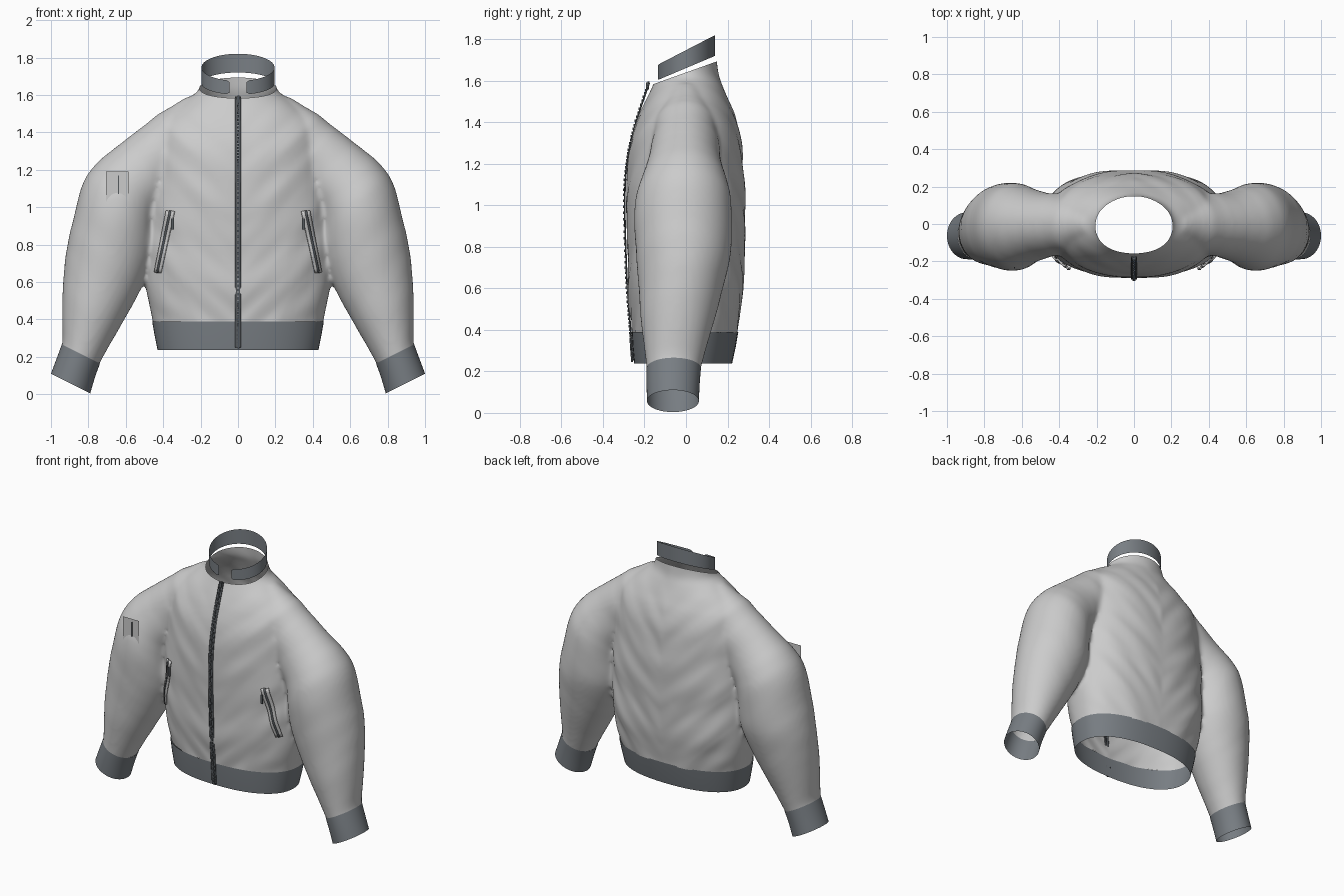
import bpy, bmesh, math
from mathutils import Vector, noise
from mathutils.bvhtree import BVHTree

if "Cube" in bpy.data.objects:
    bpy.data.objects.remove(bpy.data.objects["Cube"])

trim = bpy.data.materials.new("dark_trim")
trim.diffuse_color = (0.19, 0.21, 0.23, 1)
trim.use_nodes = True
trim.node_tree.nodes["Principled BSDF"].inputs["Base Color"].default_value = trim.diffuse_color
metal = bpy.data.materials.new("dark_zip")
metal.diffuse_color = (0.09, 0.1, 0.11, 1)
metal.use_nodes = True
metal.node_tree.nodes["Principled BSDF"].inputs["Base Color"].default_value = metal.diffuse_color


def finish(name, bm, mat=None, thick=0, angle=40):
    bmesh.ops.recalc_face_normals(bm, faces=bm.faces)
    me = bpy.data.meshes.new(name)
    bm.to_mesh(me)
    bm.free()
    ob = bpy.data.objects.new(name, me)
    bpy.context.collection.objects.link(ob)
    if mat:
        me.materials.append(mat)
    if thick:
        m = ob.modifiers.new("thickness", 'SOLIDIFY')
        m.thickness, m.offset = thick, 0
    bpy.ops.object.select_all(action='DESELECT')
    ob.select_set(True)
    bpy.context.view_layer.objects.active = ob
    bpy.ops.object.shade_smooth_by_angle(angle=math.radians(angle))
    return ob


def spline(rows, steps):
    """Catmull-Rom interpolation of parameter rows."""
    out = []
    for i in range(len(rows) - 1):
        p = [rows[max(0, min(len(rows) - 1, i + k))] for k in (-1, 0, 1, 2)]
        for s in range(steps):
            t = s / steps
            out.append([0.5 * (2 * b + (c - a) * t + (2 * a - 5 * b + 4 * c - d) * t * t
                               + (3 * b - a - 3 * c + d) * t ** 3) for a, b, c, d in zip(*p)])
    return out + [list(rows[-1])]


def loft(bm, rings, caps=False, closed=True):
    vs = [[bm.verts.new(p) for p in r] for r in rings]
    n = len(rings[0])
    for a, b in zip(vs, vs[1:]):
        for i in range(n if closed else n - 1):
            j = (i + 1) % n
            bm.faces.new((a[i], a[j], b[j], b[i]))
    if caps:
        bm.faces.new(vs[0])
        bm.faces.new(vs[-1])


def body_ring(z, a, yf, yb, e, n=64):
    pts = []
    for i in range(n):
        t = 2 * math.pi * i / n
        c, s = math.cos(t), math.sin(t)
        pts.append((a * math.copysign(abs(c) ** (2 / e), c),
                    (yf + yb) / 2 + (yb - yf) / 2 * math.copysign(abs(s) ** (2 / e), s), z))
    return pts


def arm_ring(side, xo, zo, xi, zi, yf, yb, n=48):
    o, i = Vector((xo, (yf + yb) / 2, zo)), Vector((xi, (yf + yb) / 2, zi))
    c, r = (o + i) / 2, (o - i) / 2
    pts = []
    for k in range(n):
        t = 2 * math.pi * k / n
        p = c + r * math.cos(t) + Vector((0, (yb - yf) / 2 * math.sin(t), 0))
        pts.append((p.x * side, p.y, p.z))
    return pts


# Closed torso and sleeve volumes, fused into one skin
torso = [(.31, .448, -.255, .24, 2.3), (.39, .457, -.26, .25, 2.3), (.5, .478, -.272, .265, 2.3),
         (.63, .5, -.28, .28, 2.3), (.85, .5, -.285, .283, 2.3), (1.1, .485, -.287, .282, 2.3),
         (1.3, .47, -.268, .265, 2.3), (1.42, .44, -.232, .24, 2.2), (1.5, .38, -.197, .207, 2.1),
         (1.58, .27, -.16, .175, 2), (1.64, .205, -.142, .155, 2), (1.78, .195, -.13, .14, 2)]
sleeve = [(.27, 1.59, .15, 1.35, -.1, .1), (.42, 1.5, .25, 1.2, -.155, .15),
          (.62, 1.345, .35, 1.05, -.185, .17), (.75, 1.24, .41, 1.0, -.215, .195),
          (.825, 1.14, .43, .95, -.24, .215), (.865, 1.0, .44, .87, -.25, .22),
          (.912, .8, .455, .72, -.24, .215), (.932, .65, .525, .55, -.228, .178),
          (.94, .48, .625, .37, -.215, .13), (.94, .27, .74, .165, -.19, .072),
          (.98, .19, .775, .09, -.185, .065)]
bm = bmesh.new()
loft(bm, [body_ring(*r) for r in spline(torso, 4)], True)
for side in (-1, 1):
    loft(bm, [arm_ring(side, *r) for r in spline(sleeve, 4)], True)
body = finish("jacket_shell", bm)
m = body.modifiers.new("fuse", 'REMESH')
m.mode, m.voxel_size = 'VOXEL', 0.014
m = body.modifiers.new("relax", 'SMOOTH')
m.factor, m.iterations = 0.5, 7
dg = bpy.context.evaluated_depsgraph_get()
fused = bpy.data.meshes.new_from_object(body.evaluated_get(dg))
bpy.data.objects.remove(body)
bm = bmesh.new()
bm.from_mesh(fused)


def cut(test, co, no):
    fs = [f for f in bm.faces if test(f.calc_center_median())]
    geom = list({v for f in fs for v in f.verts}) + list({e for f in fs for e in f.edges}) + fs
    bmesh.ops.bisect_plane(bm, geom=geom, plane_co=co, plane_no=no, clear_outer=True)


# Open the neck, hem and wrists
cut(lambda c: c.z > 1.5, (0, 0, 1.64), (0, -.336, .94))
cut(lambda c: c.z < .45 and abs(c.x) < .55, (0, 0, .385), (0, 0, -1))
for side in (-1, 1):
    cut(lambda c: c.x * side > .6 and c.z < .4, (.84 * side, 0, .212), (.447 * side, 0, -.894))
# Soft diagonal cloth folds
bm.normal_update()
for v in bm.verts:
    x, y, z = v.co
    w = max(0, min(1, (.5 - abs(x)) / .12)) * max(0, min(1, (1.55 - z) / .25))
    d = noise.noise(Vector(((abs(x) + z) * 2.2, y * 2, (z - abs(x)) * 8)))
    v.co += v.normal * d * (.002 + .009 * w)
tree = BVHTree.FromBMesh(bm)
finish("jacket_shell", bm, angle=60)

# Waistband
bm = bmesh.new()
loft(bm, [body_ring(.39, .459, -.262, .252, 2.3), body_ring(.32, .447, -.258, .24, 2.3),
          body_ring(.237, .43, -.25, .222, 2.3)])
finish("waistband", bm, trim)

# Cuffs
for side, tag in ((-1, "right"), (1, "left")):
    bm = bmesh.new()
    loft(bm, [arm_ring(side, *r) for r in spline([(.942, .266, .738, .164, -.19, .072),
              (.97, .19, .765, .09, -.19, .066), (1.0, .11, .79, .004, -.188, .062)], 2)])
    finish("cuff_" + tag, bm, trim)

# Stand collar, open at the front
gap, rows, n = .24, [[], [], []], 72
for i in range(n + 1):
    t = -math.pi / 2 + gap + (2 * math.pi - 2 * gap) * i / n
    x, y = .195 * math.cos(t), .14 * math.sin(t)
    k = (y + .14) / .28
    lo, hi = 1.602 + .118 * k, 1.675 + .145 * k
    if i in (0, n):
        lo, hi = lo + .008, hi - .008
    for r, f in zip(rows, (0, .5, 1)):
        r.append((x, y, lo + (hi - lo) * f))
bm = bmesh.new()
loft(bm, rows, closed=False)
finish("collar", bm, trim)


def box(bm, c, size):
    vs = bmesh.ops.create_cube(bm, size=1)["verts"]
    for v in vs:
        v.co = Vector(c) + Vector([a * b for a, b in zip(v.co, size)])


# Front zip: two tapes, teeth, slider and pull
path = spline([(.25, -.257), (.4, -.268), (.7, -.288), (1.1, -.294), (1.35, -.255), (1.59, -.178)], 14)
for side in (-1, 1):
    bm = bmesh.new()
    loft(bm, [[(side * .003, y, z), (side * .016, y + .002, z)] for z, y in path], closed=False)
    finish("zip_tape", bm, metal, .006)
bm = bmesh.new()
for i, (z, y) in enumerate(path):
    box(bm, (.003 * (-1) ** i, y - .003, z), (.012, .009, .012))
box(bm, (0, -.186, 1.575), (.02, .014, .035))
finish("zip_teeth", bm, metal, angle=30)


def on_cloth(x, z, off):
    hit = tree.ray_cast(Vector((x, -1, z)), Vector((0, 1, 0)))[0]
    return (x, (hit.y if hit else -.25) - off, z)


# Slanted pockets: two welts with a zip line between them
for side, tag in ((-1, "right"), (1, "left")):
    for part, b, t, wb, wt, off, mat in (("outer_welt", .437, .372, .009, .011, .012, None),
                                         ("inner_welt", .422, .35, .009, .011, .012, None),
                                         ("zip", .43, .361, .004, .005, .015, metal)):
        bm = bmesh.new()
        rings = []
        for i in range(15):
            k = i / 14
            x, w, z = b + (t - b) * k, wb + (wt - wb) * k, .65 + .33 * k
            rings.append([on_cloth(side * (x - w), z - .003, off), on_cloth(side * (x + w), z + .003, off)])
        loft(bm, rings, closed=False)
        finish("pocket_%s_%s" % (part, tag), bm, mat, .01)
    bm = bmesh.new()
    box(bm, on_cloth(side * .35, .91, .02), (.014, .006, .06))
    finish("pocket_pull_" + tag, bm, metal)

# Flat utility pocket on one sleeve, partly sunk in the cloth
bm = bmesh.new()
loft(bm, [[(-.707, -.232, z), (-.585, -.232, z)] for z in (1.0, 1.19)], closed=False)
finish("sleeve_pocket", bm)
bm = bmesh.new()
box(bm, (-.638, -.234, 1.12), (.006, .006, .1))
finish("sleeve_pocket_zip", bm, metal)
